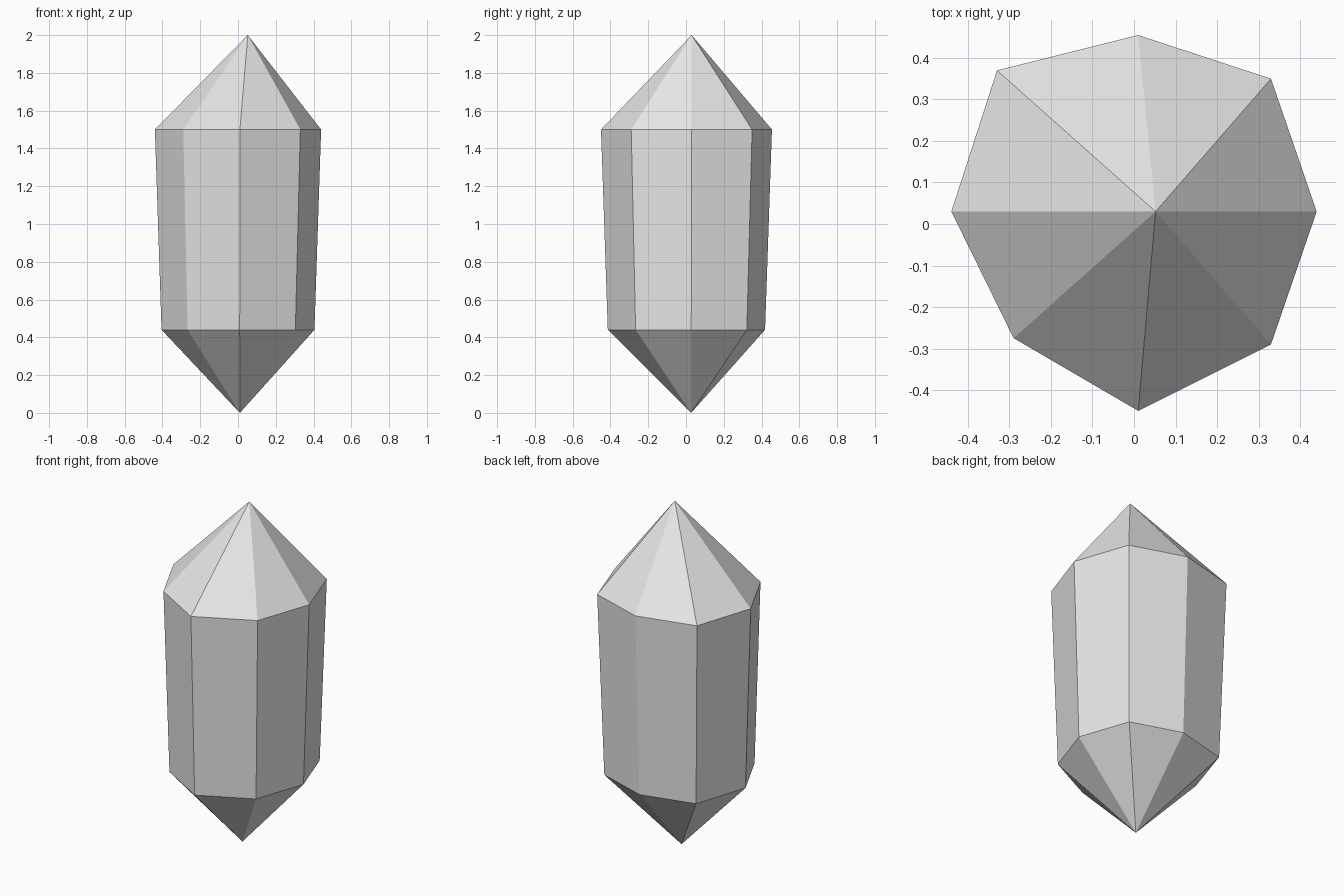
import bpy
import bmesh

cube = bpy.data.objects.get("Cube")
if cube:
    bpy.data.objects.remove(cube, do_unlink=True)

# Pale grey stone
stone = bpy.data.materials.new("pale_grey_stone")
stone.use_nodes = True
colour = (0.8, 0.8, 0.8, 1.0)
stone.diffuse_color = colour
stone.node_tree.nodes["Principled BSDF"].inputs["Base Color"].default_value = colour

# Irregular eight-sided outline of the crystal shoulder
outline = [(0.44, 0.03), (0.33, 0.35), (0.01, 0.455), (-0.33, 0.37),
           (-0.44, 0.03), (-0.29, -0.275), (0.01, -0.45), (0.33, -0.29)]
TAPER = 0.92

bm = bmesh.new()


def ring(z, scale):
    return [bm.verts.new((x * scale, y * scale, z)) for x, y in outline]


lower = ring(0.44, TAPER)
upper = ring(1.5, 1.0)
bottom_tip = bm.verts.new((0.01, 0.027, 0))
top_tip = bm.verts.new((0.052, 0.03, 2))

# Tapered body with a point at each end
for i in range(len(outline)):
    j = (i + 1) % len(outline)
    bm.faces.new((lower[i], lower[j], upper[j], upper[i]))
    bm.faces.new((upper[i], upper[j], top_tip))
    bm.faces.new((lower[j], lower[i], bottom_tip))

bmesh.ops.recalc_face_normals(bm, faces=bm.faces)
mesh = bpy.data.meshes.new("crystal")
bm.to_mesh(mesh)
bm.free()
mesh.materials.append(stone)
crystal = bpy.data.objects.new("crystal", mesh)
bpy.context.collection.objects.link(crystal)
